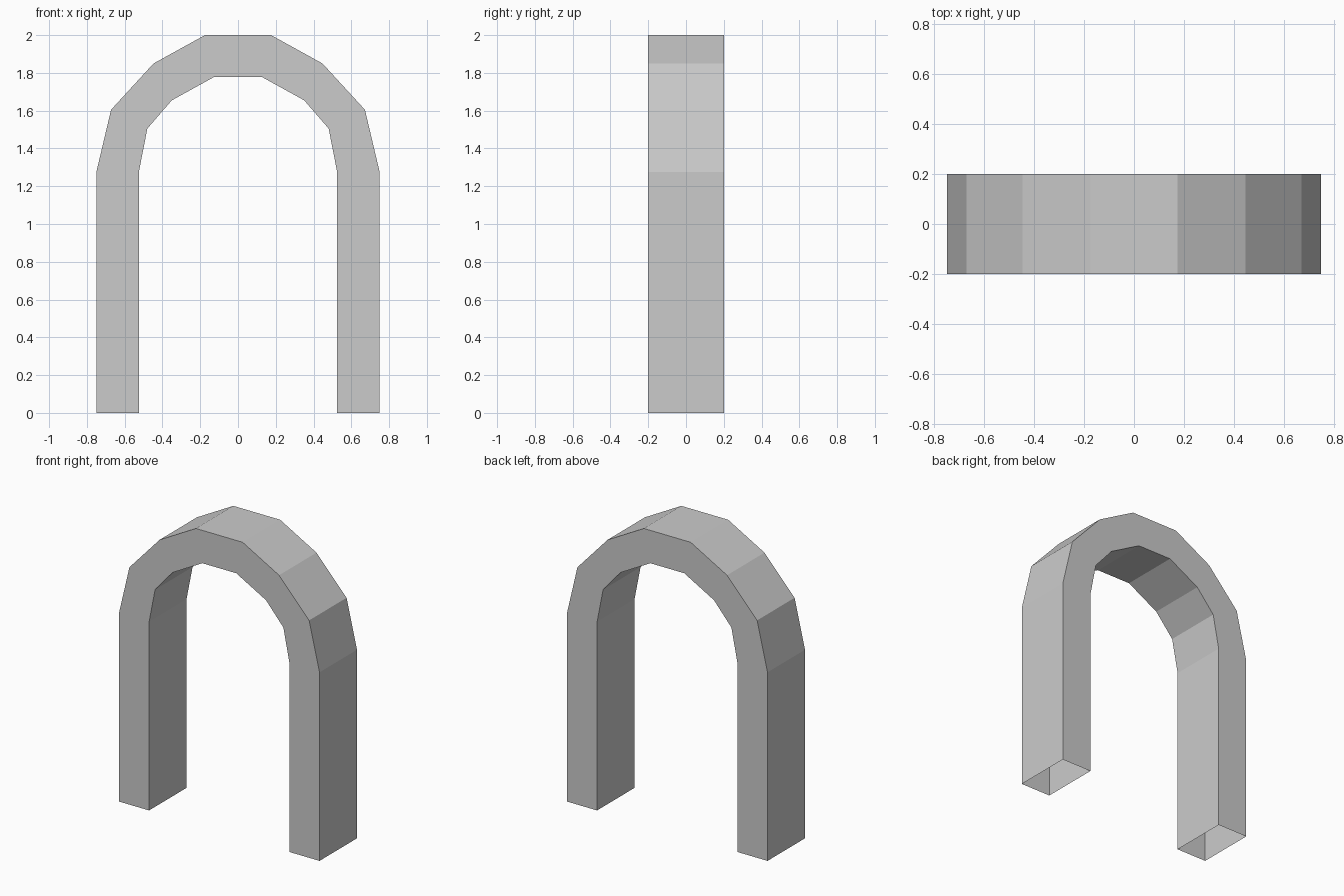
import bpy
import bmesh

cube = bpy.data.objects.get("Cube")
if cube:
    bpy.data.objects.remove(cube, do_unlink=True)

HALF_DEPTH = 0.2

# Half profiles from the foot up to the crown
OUTER = [(0.75, 0), (0.75, 1.275), (0.672, 1.605), (0.447, 1.85), (0.175, 2.0)]
INNER = [(0.525, 0), (0.525, 1.275), (0.48, 1.505), (0.35, 1.655), (0.127, 1.778)]


def mirrored(half):
    """Full span of the arch, from the +x foot to the -x foot."""
    return half + [(-x, z) for x, z in reversed(half)]


# Plain grey material
grey = bpy.data.materials.new("plain grey")
grey.use_nodes = True
colour = (0.6, 0.6, 0.6, 1)
grey.diffuse_color = colour
grey.node_tree.nodes["Principled BSDF"].inputs["Base Color"].default_value = colour

# Hollow arch shell, open under both feet
bm = bmesh.new()
sections = []
for (ox, oz), (ix, iz) in zip(mirrored(OUTER), mirrored(INNER)):
    corners = [(ox, -HALF_DEPTH, oz), (ox, HALF_DEPTH, oz),
               (ix, HALF_DEPTH, iz), (ix, -HALF_DEPTH, iz)]
    sections.append([bm.verts.new(c) for c in corners])
for a, b in zip(sections, sections[1:]):
    for i in range(4):
        j = (i + 1) % 4
        bm.faces.new((a[i], a[j], b[j], b[i]))
bmesh.ops.recalc_face_normals(bm, faces=bm.faces)

mesh = bpy.data.meshes.new("arch")
bm.to_mesh(mesh)
bm.free()
mesh.materials.append(grey)
arch = bpy.data.objects.new("arch", mesh)
bpy.context.collection.objects.link(arch)
